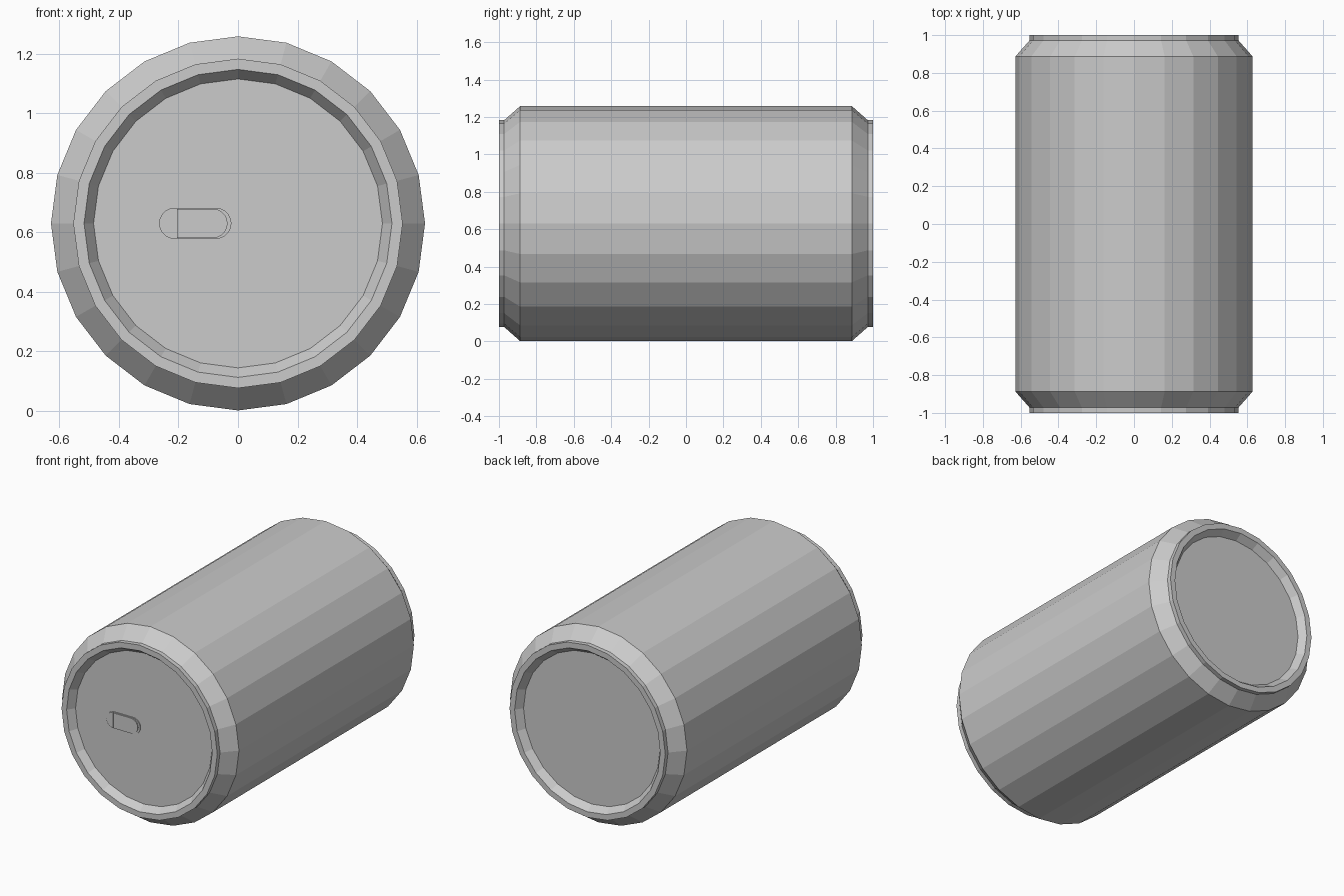
import bpy, bmesh
from math import sin, cos, pi, radians

if "Cube" in bpy.data.objects:
    bpy.data.objects.remove(bpy.data.objects["Cube"])

SIDES = 24
CZ = 0.63
FLOOR = 0.955  # distance of the recessed end panels from the middle


def make_object(name, bm):
    bmesh.ops.recalc_face_normals(bm, faces=bm.faces)
    mesh = bpy.data.meshes.new(name)
    bm.to_mesh(mesh)
    bm.free()
    obj = bpy.data.objects.new(name, mesh)
    bpy.context.collection.objects.link(obj)
    return obj


def loft(name, rings):
    """Bridge equal-length closed loops and cap both ends."""
    bm = bmesh.new()
    loops = [[bm.verts.new(p) for p in ring] for ring in rings]
    for a, b in zip(loops, loops[1:]):
        for i in range(len(a)):
            j = (i + 1) % len(a)
            bm.faces.new((a[i], a[j], b[j], b[i]))
    bm.faces.new(loops[0])
    bm.faces.new(loops[-1])
    return make_object(name, bm)


def circle(r, y):
    return [(r * sin(2 * pi * i / SIDES), y, CZ + r * cos(2 * pi * i / SIDES))
            for i in range(SIDES)]


def arc(cx, r, start, y, n=10):
    return [(cx + r * cos(radians(start + 180 * i / n)), y,
             CZ + r * sin(radians(start + 180 * i / n))) for i in range(n + 1)]


# can body: recessed panel, rim, neck and wall, the same at both ends
half = [(0.485, FLOOR), (0.517, 1.0), (0.553, 1.0), (0.553, 0.972), (0.628, 0.887)]
profile = [(r, -y) for r, y in half] + [(r, y) for r, y in reversed(half)]
loft("can_body", [circle(r, y) for r, y in profile])


# opening tab: long ring-pull plate with a stepped rounded end
def stadium(x0, x1, r, y):
    return arc(x1 - r, r, -90, y) + arc(x0 + r, r, 90, y)


loft("tab_base", [stadium(-0.265, -0.022, 0.052, -FLOOR + 0.005),
                  stadium(-0.265, -0.022, 0.052, -FLOOR - 0.006)])
loft("tab_rivet_end", [arc(-0.211, 0.049, 90, -FLOOR), arc(-0.211, 0.049, 90, -FLOOR - 0.010)])
loft("tab_plate", [[(-0.205, y, CZ - 0.049)] + arc(-0.084, 0.049, -90, y) + [(-0.205, y, CZ + 0.049)]
                   for y in (-FLOOR, -FLOOR - 0.012)])
